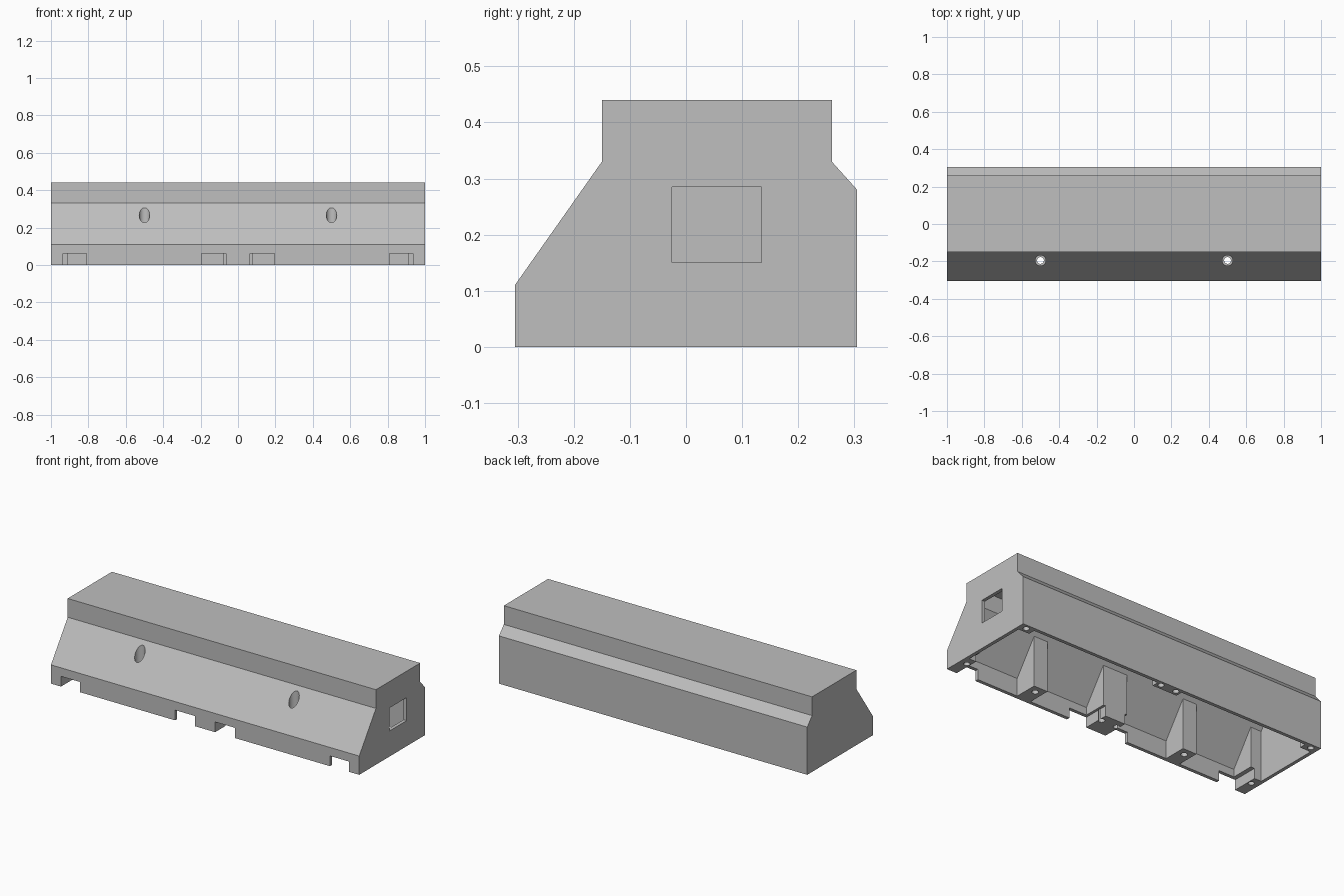
import bpy, bmesh, math
from mathutils import Matrix

if "Cube" in bpy.data.objects:
    bpy.data.objects.remove(bpy.data.objects["Cube"])

grey = bpy.data.materials.new("concrete grey")
grey.diffuse_color = (0.52, 0.52, 0.52, 1)
grey.use_nodes = True
grey.node_tree.nodes["Principled BSDF"].inputs["Base Color"].default_value = grey.diffuse_color


def make_object(name, bm):
    bmesh.ops.recalc_face_normals(bm, faces=bm.faces)
    mesh = bpy.data.meshes.new(name)
    bm.to_mesh(mesh)
    bm.free()
    mesh.materials.append(grey)
    obj = bpy.data.objects.new(name, mesh)
    bpy.context.collection.objects.link(obj)
    return obj


def prism(name, profile, half_length):
    """Extrude a (y, z) profile along x."""
    bm = bmesh.new()
    face = bm.faces.new([bm.verts.new((-half_length, y, z)) for y, z in profile])
    ext = bmesh.ops.extrude_face_region(bm, geom=[face])
    moved = [v for v in ext["geom"] if isinstance(v, bmesh.types.BMVert)]
    bmesh.ops.translate(bm, verts=moved, vec=(2 * half_length, 0, 0))
    return make_object(name, bm)


def box(name, x0, x1, y0, y1, z0, z1):
    bm = bmesh.new()
    size = Matrix.Diagonal((x1 - x0, y1 - y0, z1 - z0, 1))
    centre = Matrix.Translation(((x0 + x1) / 2, (y0 + y1) / 2, (z0 + z1) / 2))
    bmesh.ops.create_cube(bm, size=1, matrix=centre @ size)
    return make_object(name, bm)


def cylinder(name, x, y, z0, z1, radius):
    bm = bmesh.new()
    bmesh.ops.create_cone(bm, cap_ends=True, segments=32, radius1=radius,
                          radius2=radius, depth=z1 - z0,
                          matrix=Matrix.Translation((x, y, (z0 + z1) / 2)))
    return make_object(name, bm)


def cut(target, cutters):
    """Subtract every cutter from the target, then discard the cutters."""
    for cutter in cutters:
        cutter.hide_render = True
        mod = target.modifiers.new("cut", 'BOOLEAN')
        mod.operation = 'DIFFERENCE'
        mod.solver = 'EXACT'
        mod.object = cutter
    graph = bpy.context.evaluated_depsgraph_get()
    mesh = bpy.data.meshes.new_from_object(target.evaluated_get(graph))
    target.modifiers.clear()
    target.data = mesh
    for cutter in cutters:
        bpy.data.objects.remove(cutter)


# Outer block and the hollow inside it
barrier = prism("barrier_body", [(-.305, 0), (.305, 0), (.305, .28), (.26, .33),
                                 (.26, .44), (-.15, .44), (-.15, .33), (-.305, .11)], 1)
cavity = prism("cavity", [(-.285, -.1), (.285, -.1), (.285, .272), (.24, .322),
                          (.24, .42), (-.13, .42), (-.13, .324), (-.285, .104)], .98)

# Front ribs and back posts are left standing inside the hollow
supports = []
for x0, x1 in ((-1.1, -.91), (-.545, -.455), (-.08, .08), (.455, .545), (.91, 1.1)):
    supports.append(box("front_rib", x0, x1, -.4, -.15, -.2, .4))
for x0, x1 in ((-1.1, -.91), (-.08, .08), (.91, 1.1)):
    supports.append(box("back_post", x0, x1, .245, .4, -.2, .5))
cut(cavity, supports)

# Notches, bolt holes, counterbored through holes and the end window
cutters = [cavity, box("end_window", .9, 1.1, -.025, .135, .15, .285)]
for side in (-1, 1):
    for a, b in ((.065, .195), (.81, .935)):
        x0, x1 = sorted((side * a, side * b))
        cutters.append(box("notch", x0, x1, -.4, -.14, -.1, .06))
    for x in (.05, .955):
        for y in (-.2, .275):
            cutters.append(cylinder("bolt_hole", side * x, y, -.1, .1, .017))
    cutters.append(cylinder("through_hole", side * .5, -.195, -.1, .5, .018))
    cutters.append(cylinder("counterbore", side * .5, -.195, .1, .5, .028))
cut(barrier, cutters)

bpy.context.view_layer.objects.active = barrier
barrier.select_set(True)
bpy.ops.object.shade_smooth_by_angle(angle=math.radians(25))
